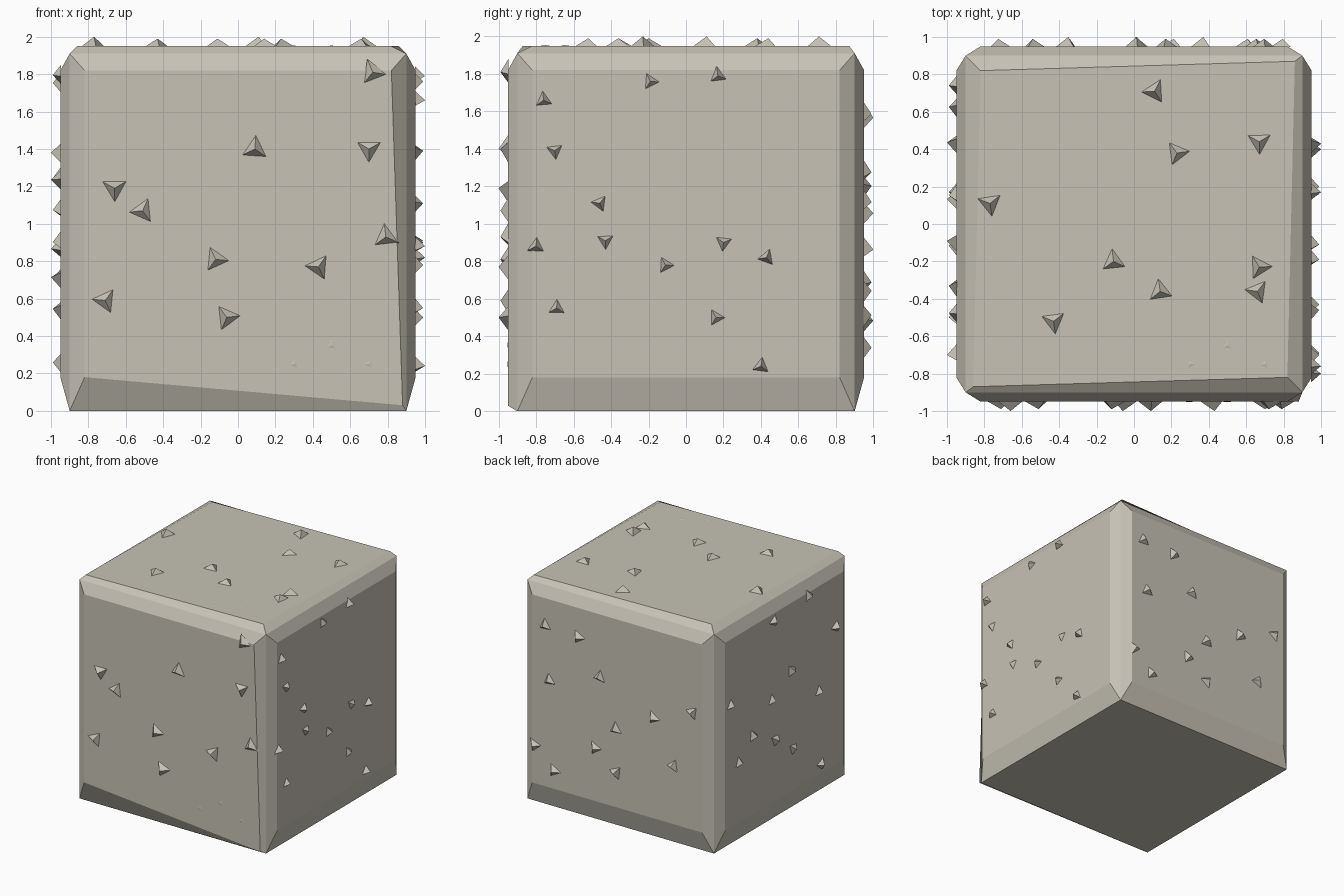
import bpy, bmesh, math, random
from mathutils import Vector

if "Cube" in bpy.data.objects:
    bpy.data.objects.remove(bpy.data.objects["Cube"])

random.seed(4)
stone = bpy.data.materials.new("warm grey stone")
stone.diffuse_color = (0.57, 0.54, 0.465, 1)
stone.use_nodes = True
stone.node_tree.nodes["Principled BSDF"].inputs["Base Color"].default_value = stone.diffuse_color

RIM, TOP, OUT, INSET = 0.9, 1.91, 0.95, 0.82

# Maps face coordinates (u, v), both about the face centre, and distance d to world space
SIDES = {
    "front": lambda u, v, d: Vector((u, -d, v + 1)),
    "back": lambda u, v, d: Vector((u, d, v + 1)),
    "right": lambda u, v, d: Vector((d, u, v + 1)),
    "left": lambda u, v, d: Vector((-d, u, v + 1)),
    "top": lambda u, v, d: Vector((u, v, d + 1)),
}
CORNERS = ((-1, -1), (1, -1), (1, 1), (-1, 1))

# Main chips on the most prominent sides
CHIPS = {
    "front": [(.09, .40), (.70, .40), (.72, .81), (-.66, .19), (-.51, .07),
              (-.12, -.19), (.43, -.23), (.79, -.07), (-.71, -.41), (-.06, -.50)],
    "right": [(-.76, .66), (-.70, .39), (-.19, .76), (.17, .79), (-.46, .11),
              (-.43, -.09), (-.80, -.12), (-.11, -.22), (.20, -.10), (.43, -.18),
              (.16, -.50), (-.69, -.45), (.40, -.76)],
    "top": [(.11, .71), (.23, .38), (.67, .44), (-.77, .11), (-.11, -.20),
            (.14, -.36), (.67, -.23), (.66, -.36), (-.43, -.52)],
}
RADIUS = {"front": .078, "right": .052, "top": .075, "back": .068, "left": .06}


def finish(name, bm):
    bmesh.ops.recalc_face_normals(bm, faces=bm.faces)
    mesh = bpy.data.meshes.new(name)
    bm.to_mesh(mesh)
    bm.free()
    mesh.materials.append(stone)
    bpy.context.collection.objects.link(bpy.data.objects.new(name, mesh))


def scatter(count, spacing=.25):
    # Random chip positions that keep apart from each other
    points = []
    while len(points) < count:
        p = (random.uniform(-.8, .8), random.uniform(-.8, .8))
        if all(math.dist(p, q) > spacing for q in points):
            points.append(p)
    return points


def add_chip(bm, place, u, v, r, height):
    # Three-sided pyramid sitting on the panel
    turn = random.choice((0, 90, 180, -90)) + random.uniform(-10, 10)
    base = []
    for k in range(3):
        a = math.radians(turn + 120 * k)
        base.append(bm.verts.new(place(u + r * math.cos(a), v + r * math.sin(a), OUT - .004)))
    tip = bm.verts.new(place(u, v, OUT + height))
    bm.faces.new(base)
    for k in range(3):
        bm.faces.new((base[k], base[(k + 1) % 3], tip))


# Stone block: a box with a bevelled panel raised on five sides
bm = bmesh.new()
for side, place in SIDES.items():
    is_top = side == "top"
    rim, panel = [], []
    for su, sv in CORNERS:
        edge = RIM if is_top else (TOP - 1 if sv > 0 else -1)
        rim.append(bm.verts.new(place(su * RIM, sv * RIM if is_top else edge,
                                      TOP - 1 if is_top else RIM)))
        u, v = su * INSET, sv * INSET
        if side == "front" and (su, sv) == (1, -1):   # low corner of the front panel
            u, v = .88, -.97
        if is_top and su == sv:                       # top panel is slightly skewed
            u, v = su * .86, sv * .87
        panel.append(bm.verts.new(place(u, v, OUT)))
    bm.faces.new(panel)
    for i in range(4):
        j = (i + 1) % 4
        bm.faces.new((rim[i], rim[j], panel[j], panel[i]))
bm.faces.new([bm.verts.new((x * RIM, y * RIM, 0)) for x, y in CORNERS])
bmesh.ops.remove_doubles(bm, verts=bm.verts, dist=0.001)
finish("stone_block", bm)

# Stone chips on each side, plus a few nearly flush ones
for side, place in SIDES.items():
    bm = bmesh.new()
    for n, (u, v) in enumerate(CHIPS.get(side) or scatter(12)):
        add_chip(bm, place, u, v, RADIUS[side], .05 if n % 3 == 0 else .04)
    if side in ("front", "top"):
        for k in range(3):
            add_chip(bm, place, .3 + .2 * k, -.75 + .1 * (k % 2), .06, .003)
    finish(side + "_stone_chips", bm)
